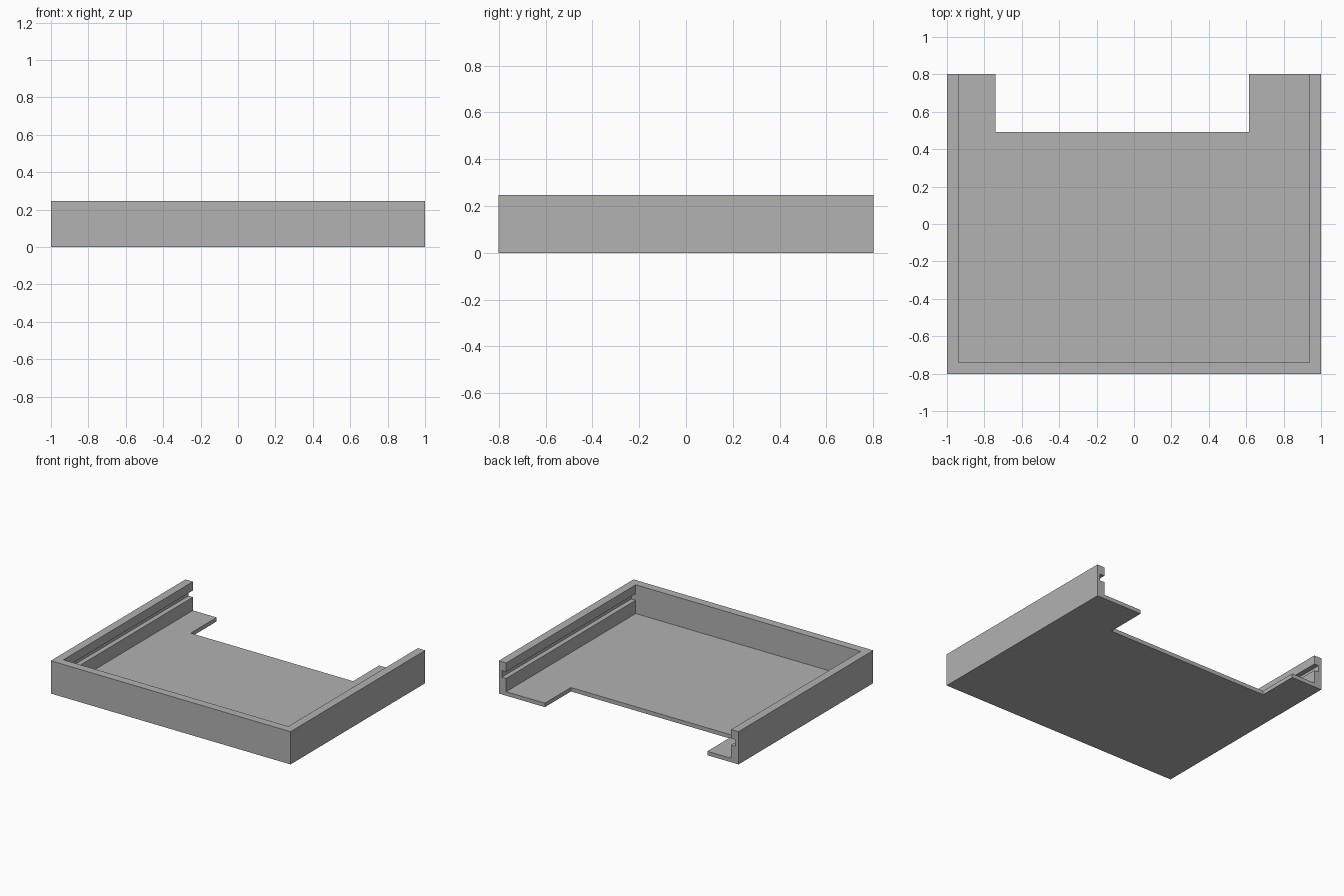
import bpy
import bmesh

cube = bpy.data.objects.get("Cube")
if cube:
    bpy.data.objects.remove(cube, do_unlink=True)

WIDTH, DEPTH, HEIGHT = 2.0, 1.605, 0.247
INNER_X, GROOVE_X = 0.938, 0.975
GROOVE_LOW, GROOVE_HIGH = 0.13, 0.18
FLOOR = 0.03
BACK = DEPTH / 2
FRONT_INNER = -BACK + 0.062
OVER = 0.1  # cutter overshoot past open sides

grey = bpy.data.materials.new("plain grey")
grey.use_nodes = True
grey.diffuse_color = (0.445, 0.445, 0.445, 1)
bsdf = next(n for n in grey.node_tree.nodes if n.type == "BSDF_PRINCIPLED")
bsdf.inputs["Base Color"].default_value = grey.diffuse_color


def extrude_section(name, section, y0, y1):
    """Extrude an x/z outline along y."""
    bm = bmesh.new()
    face = bm.faces.new([bm.verts.new((x, y0, z)) for x, z in section])
    result = bmesh.ops.extrude_face_region(bm, geom=[face])
    moved = [g for g in result["geom"] if isinstance(g, bmesh.types.BMVert)]
    bmesh.ops.translate(bm, verts=moved, vec=(0, y1 - y0, 0))
    bmesh.ops.recalc_face_normals(bm, faces=bm.faces[:])
    mesh = bpy.data.meshes.new(name)
    bm.to_mesh(mesh)
    bm.free()
    mesh.materials.append(grey)
    obj = bpy.data.objects.new(name, mesh)
    bpy.context.collection.objects.link(obj)
    return obj


def rectangle(x0, x1, z0, z1):
    return [(x0, z0), (x1, z0), (x1, z1), (x0, z1)]


# Solid block for the tray
tray = extrude_section("tray", rectangle(-WIDTH / 2, WIDTH / 2, 0, HEIGHT), -BACK, BACK)

# Cavity outline with a slide groove in each side wall
half = [(INNER_X, FLOOR), (INNER_X, GROOVE_LOW), (GROOVE_X, GROOVE_LOW),
        (GROOVE_X, GROOVE_HIGH), (INNER_X, GROOVE_HIGH), (INNER_X, HEIGHT + OVER)]
section = half + [(-x, z) for x, z in reversed(half)]
cavity = extrude_section("cavity_cutter", section, FRONT_INNER, BACK + OVER)

# Off-centre cutout in the rear of the floor
notch = extrude_section("notch_cutter", rectangle(-0.74, 0.615, -OVER, HEIGHT + OVER),
                        0.493, BACK + OVER)

for cutter in (cavity, notch):
    cutter.hide_render = True
    mod = tray.modifiers.new(cutter.name, "BOOLEAN")
    mod.operation = "DIFFERENCE"
    mod.solver = "EXACT"
    mod.object = cutter

# Bake the cuts and discard the cutters
graph = bpy.context.evaluated_depsgraph_get()
result = bpy.data.meshes.new_from_object(tray.evaluated_get(graph))
tray.modifiers.clear()
tray.data = result
for cutter in (cavity, notch):
    bpy.data.objects.remove(cutter, do_unlink=True)
